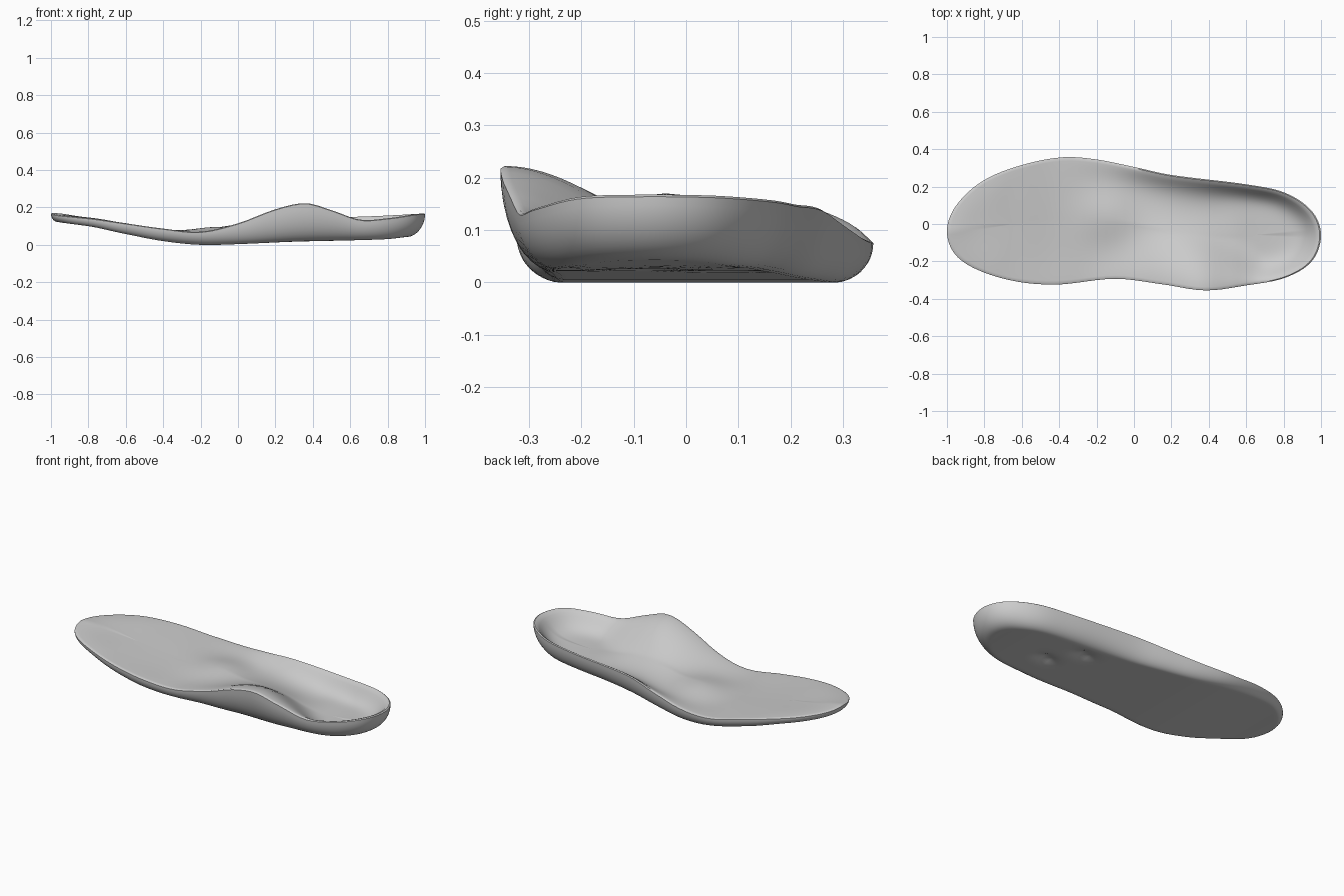
import bpy, bmesh, math

cube = bpy.data.objects.get("Cube")
if cube:
    bpy.data.objects.remove(cube)


def curve(*keys):
    """Smooth function of x through (x, value) keys, eased so both ends stay round."""
    ts = [math.acos(max(-1, min(1, -k[0]))) for k in keys]
    vs = [k[1] for k in keys]
    n = len(keys)
    slopes = []
    for i in range(n):
        a, b = max(i - 1, 0), min(i + 1, n - 1)
        slopes.append((vs[b] - vs[a]) / (ts[b] - ts[a]))

    def value(x):
        t = math.acos(max(-1, min(1, -x)))
        i = 0
        while i < n - 2 and t > ts[i + 1]:
            i += 1
        h = ts[i + 1] - ts[i]
        u = (t - ts[i]) / h
        return (vs[i] * (1 + 2 * u) * (1 - u) ** 2 + vs[i + 1] * u * u * (3 - 2 * u)
                + h * u * (1 - u) * (slopes[i] * (1 - u) - slopes[i + 1] * u))
    return value


# Plan outline, arch side first, then outer side
outline = (
    curve((-1, -.04), (-.95, -.17), (-.8, -.26), (-.6, -.312), (-.4, -.323), (-.1, -.293),
          (.15, -.322), (.38, -.355), (.6, -.328), (.8, -.29), (.95, -.2), (1, -.06)),
    curve((-1, -.04), (-.95, .1), (-.8, .235), (-.6, .315), (-.38, .357), (-.2, .345),
          (0, .305), (.2, .262), (.6, .212), (.8, .17), (.95, .07), (1, -.06)))

# Rim heights of both sides
rim = (
    curve((-1, .17), (-.8, .143), (-.6, .115), (-.4, .087), (-.2, .07), (0, .115),
          (.2, .19), (.36, .223), (.5, .185), (.65, .135), (.8, .142), (.95, .164), (1, .168)),
    curve((-1, .17), (-.8, .143), (-.6, .115), (-.4, .082), (-.2, .083), (0, .11),
          (.2, .14), (.6, .149), (.95, .165), (1, .168)))

# How sharply the top turns up to the rim, and how far the side wall tucks under
dish = (curve((-1, 4), (-.2, 3), (.1, 1.5), (.35, 1.25), (.55, 2), (.75, 5), (1, 7)),
        curve((-1, 4), (-.2, 4), (.2, 7), (1, 7)))
tuck = (curve((-1, .08), (-.4, .15), (0, .22), (.35, .36), (.7, .28), (1, .26)),
        curve((-1, .08), (-.4, .15), (0, .2), (.5, .28), (1, .26)))

floor = curve((-1, .168), (-.8, .141), (-.6, .112), (-.4, .08), (-.2, .062), (0, .075),
              (.2, .1), (.35, .095), (.5, .065), (.65, .05), (.85, .06), (1, .09))
base = curve((-1, .135), (-.8, .1), (-.6, .058), (-.4, .02), (-.2, 0), (0, .004),
             (.3, .017), (.6, .024), (.8, .031), (.9, .042), (1, .058))
trough = curve((-1, 0), (-.2, 0), (.1, .02), (.35, .03), (.6, 0), (1, 0))


def bump(x, y, cx, cy, radius):
    return math.exp(-((x - cx) ** 2 + (y - cy) ** 2) / radius ** 2)


def underside(x, y):
    # Two small dents in the sole
    dents = bump(x, y, .55, -.08, .045) + bump(x, y, .42, .08, .045)
    return base(x) + .024 * dents


def column(j, count):
    """Points from the top centre, over the rim and wall, to the bottom centre."""
    a = 2 * math.pi * j / count
    ox = -math.cos(a)
    side = 0 if a <= math.pi else 1
    oy = outline[side](ox)
    sx = max(-.65, min(.65, ox))
    sy = (outline[0](sx) + outline[1](sx)) / 2
    top, power, inset = rim[side](ox), dish[side](ox), tuck[side](ox)

    def place(r):
        return sx + (ox - sx) * r, sy + (oy - sy) * r

    points = []
    # Dished top surface with a rounded lip, a forefoot pad and an outer trough
    steps = 24
    for i in range(steps + 1):
        u = i / steps
        x, y = place(.98 * u)
        low = floor(x)
        w = u ** power
        z = low + (top - low) * w * (2 - w)
        z += .032 * bump(x, y, -.14, .05, .15) * (1 - u ** 4)
        z -= side * trough(x) * math.sin(math.pi * u)
        points.append((x, y, max(z, base(x) + .014)))
    # Rounded outer wall
    edge = top - .004
    for i in range(11):
        s = i / 10 * math.pi / 2
        x, y = place(1 - inset * (1 - math.cos(s)))
        points.append((x, y, edge - (edge - base(x)) * math.sin(s)))
    # Flat underside
    for i in range(1, 17):
        x, y = place((1 - inset) * (1 - i / 16))
        points.append((x, y, underside(x, y)))
    return points


# Insole body
COUNT = 128
bm = bmesh.new()
columns = [[bm.verts.new(p) for p in column(j, COUNT)] for j in range(COUNT)]
for j, left in enumerate(columns):
    right = columns[(j + 1) % COUNT]
    for i in range(len(left) - 1):
        bm.faces.new((left[i], right[i], right[i + 1], left[i + 1]))
bmesh.ops.remove_doubles(bm, verts=bm.verts, dist=.0001)
bmesh.ops.recalc_face_normals(bm, faces=bm.faces)

mesh = bpy.data.meshes.new("insole")
bm.to_mesh(mesh)
bm.free()
insole = bpy.data.objects.new("insole", mesh)
bpy.context.collection.objects.link(insole)

# Plain grey material
grey = bpy.data.materials.new("light_grey")
grey.use_nodes = True
colour = (.6, .6, .6, 1)
grey.diffuse_color = colour
grey.node_tree.nodes["Principled BSDF"].inputs["Base Color"].default_value = colour
mesh.materials.append(grey)

bpy.ops.object.select_all(action="DESELECT")
insole.select_set(True)
bpy.context.view_layer.objects.active = insole
bpy.ops.object.shade_smooth_by_angle(angle=math.radians(50))
